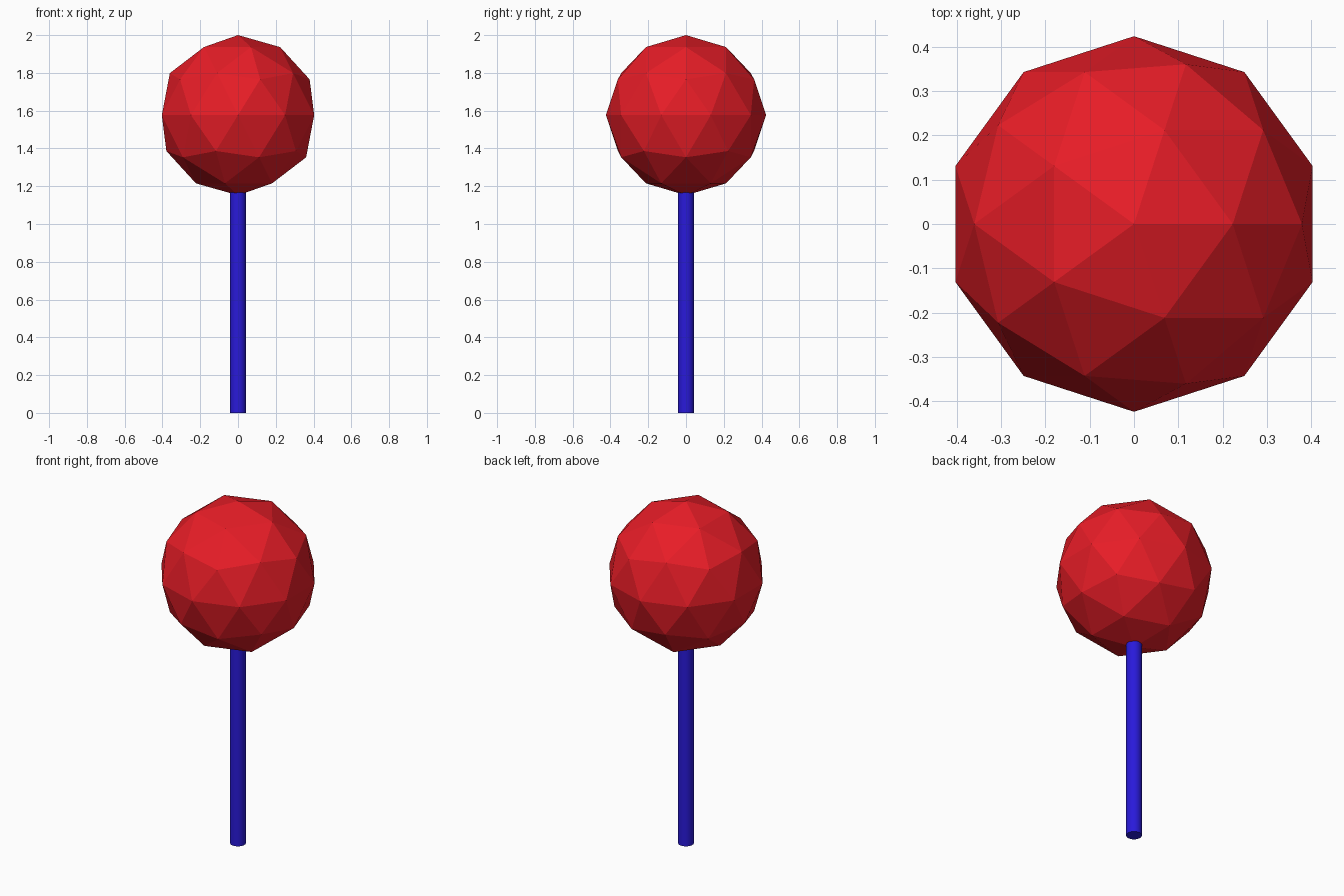
import bpy
from math import radians

if "Cube" in bpy.data.objects:
    bpy.data.objects.remove(bpy.data.objects["Cube"])

RADIUS = 0.424           # ball radius
CENTRE_Z = 2.0 - RADIUS  # ball top touches z = 2


def paint(obj, name, colour):
    mat = bpy.data.materials.new(name)
    mat.diffuse_color = (*colour, 1.0)
    mat.use_nodes = True
    mat.node_tree.nodes["Principled BSDF"].inputs["Base Color"].default_value = mat.diffuse_color
    obj.data.materials.append(mat)


# Faceted ball
bpy.ops.mesh.primitive_ico_sphere_add(subdivisions=2, radius=RADIUS,
                                      location=(0, 0, CENTRE_Z))
ball = bpy.context.object
ball.name = "ball"
bpy.ops.object.shade_flat()
paint(ball, "red", (0.8, 0.012, 0.02))

# Round stick, its top end pushed into the ball
stick_top = CENTRE_Z - RADIUS + 0.05
bpy.ops.mesh.primitive_cylinder_add(vertices=32, radius=0.042, depth=stick_top,
                                    location=(0, 0, stick_top / 2))
stick = bpy.context.object
stick.name = "stick"
bpy.ops.object.shade_smooth_by_angle(angle=radians(30))
paint(stick, "blue", (0.022, 0.01, 0.7))
